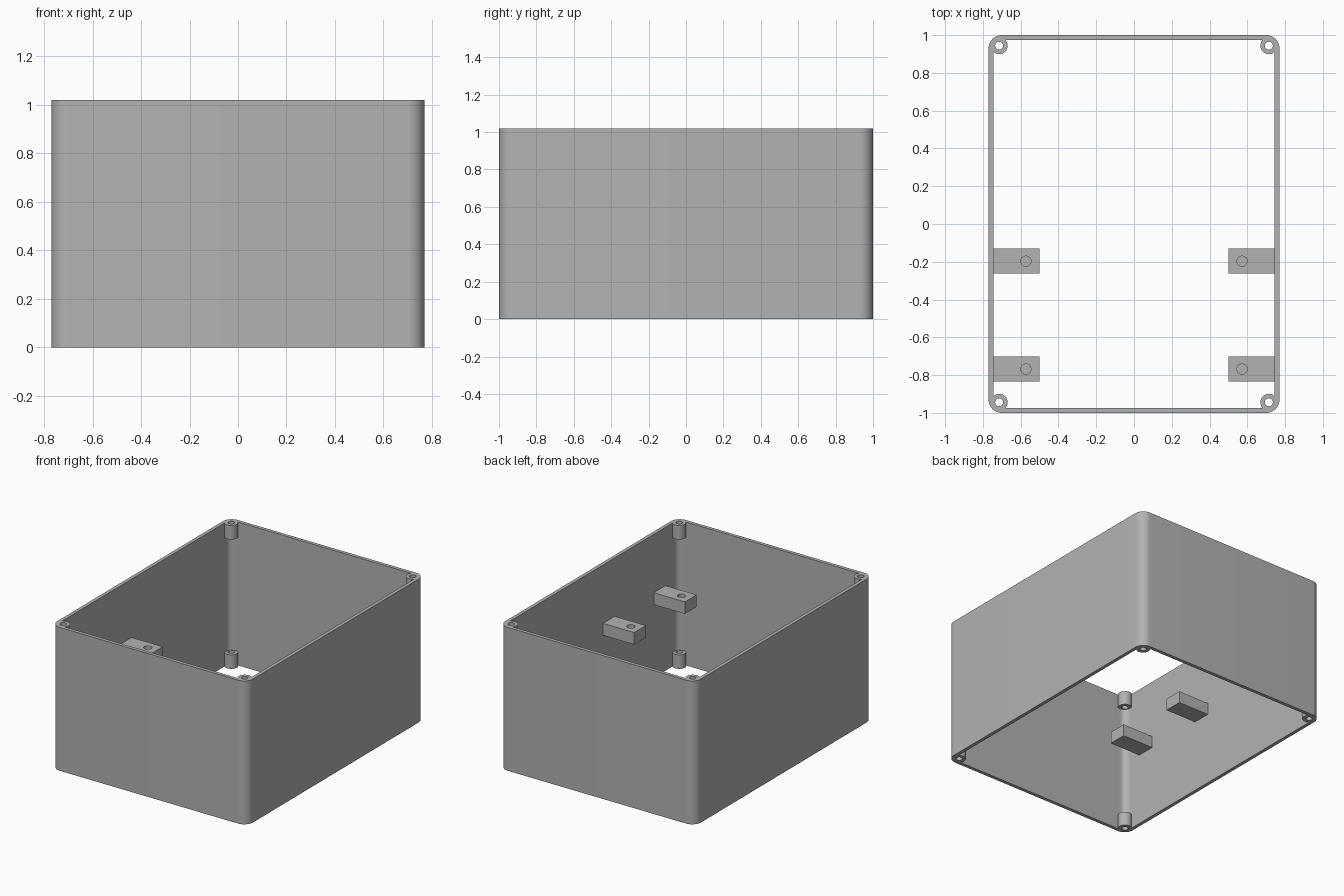
import bpy, bmesh, math

if "Cube" in bpy.data.objects:
    bpy.data.objects.remove(bpy.data.objects["Cube"], do_unlink=True)

HALF_X, HALF_Y, HEIGHT = 0.77, 1.0, 1.02
WALL, RADIUS = 0.025, 0.07
BOSS_X, BOSS_Y, BOSS_H = 0.714, 0.944, 0.1

grey = bpy.data.materials.new("plain grey")
grey.use_nodes = True
grey.diffuse_color = (0.45, 0.45, 0.45, 1)
grey.node_tree.nodes["Principled BSDF"].inputs["Base Color"].default_value = (0.45, 0.45, 0.45, 1)


def prism(name, outline, z0, z1):
    """Solid made by extruding a flat outline upwards."""
    bm = bmesh.new()
    face = bm.faces.new([bm.verts.new((x, y, z0)) for x, y in outline])
    top = bmesh.ops.extrude_face_region(bm, geom=[face])["geom"]
    bmesh.ops.translate(bm, vec=(0, 0, z1 - z0),
                        verts=[v for v in top if isinstance(v, bmesh.types.BMVert)])
    bmesh.ops.recalc_face_normals(bm, faces=bm.faces)
    mesh = bpy.data.meshes.new(name)
    bm.to_mesh(mesh)
    bm.free()
    mesh.materials.append(grey)
    obj = bpy.data.objects.new(name, mesh)
    bpy.context.collection.objects.link(obj)
    return obj


def rounded_rect(hx, hy, r, steps=12):
    points = []
    for corner, (sx, sy) in enumerate([(1, 1), (-1, 1), (-1, -1), (1, -1)]):
        for i in range(steps + 1):
            a = math.pi / 2 * (corner + i / steps)
            points.append((sx * (hx - r) + r * math.cos(a), sy * (hy - r) + r * math.sin(a)))
    return points


def circle(cx, cy, r, n=32):
    return [(cx + r * math.cos(math.tau * i / n), cy + r * math.sin(math.tau * i / n))
            for i in range(n)]


def combine(target, tool, operation):
    """Apply a boolean and discard the tool object."""
    bpy.context.view_layer.objects.active = target
    mod = target.modifiers.new("combine", 'BOOLEAN')
    mod.operation, mod.object, mod.solver = operation, tool, 'EXACT'
    bpy.ops.object.modifier_apply(modifier=mod.name)
    bpy.data.objects.remove(tool, do_unlink=True)


# Open-ended box wall
shell = prism("box_wall", rounded_rect(HALF_X, HALF_Y, RADIUS), 0, HEIGHT)
cavity = prism("cavity", rounded_rect(HALF_X - WALL, HALF_Y - WALL, RADIUS - WALL), -0.1, HEIGHT + 0.1)
combine(shell, cavity, 'DIFFERENCE')

# Screw bosses in the corners, at the top and bottom rims
for sx in (-1, 1):
    for sy in (-1, 1):
        x, y = sx * BOSS_X, sy * BOSS_Y
        for z in (0, HEIGHT - BOSS_H):
            combine(shell, prism("boss", circle(x, y, 0.045), z, z + BOSS_H), 'UNION')
        combine(shell, prism("screw_hole", circle(x, y, 0.021), -0.1, HEIGHT + 0.1), 'DIFFERENCE')

# Mounting blocks on the side walls, each with a blind hole
parts = [shell]
for side, sx in (("right", -1), ("left", 1)):
    for place, y in (("front", -0.768), ("middle", -0.197)):
        a, b = sx * 0.5, sx * (HALF_X - WALL)
        outline = [(a, y - 0.066), (b, y - 0.066), (b, y + 0.066), (a, y + 0.066)]
        block = prism(f"{place}_{side}_mounting_block", outline, 0.52, 0.605)
        combine(block, prism("hole", circle(sx * 0.572, y, 0.027), 0.545, 0.7), 'DIFFERENCE')
        parts.append(block)

# Smooth the round surfaces, keep the edges sharp
bpy.ops.object.select_all(action='DESELECT')
for part in parts:
    part.select_set(True)
bpy.context.view_layer.objects.active = shell
bpy.ops.object.shade_smooth_by_angle(angle=math.radians(30))
